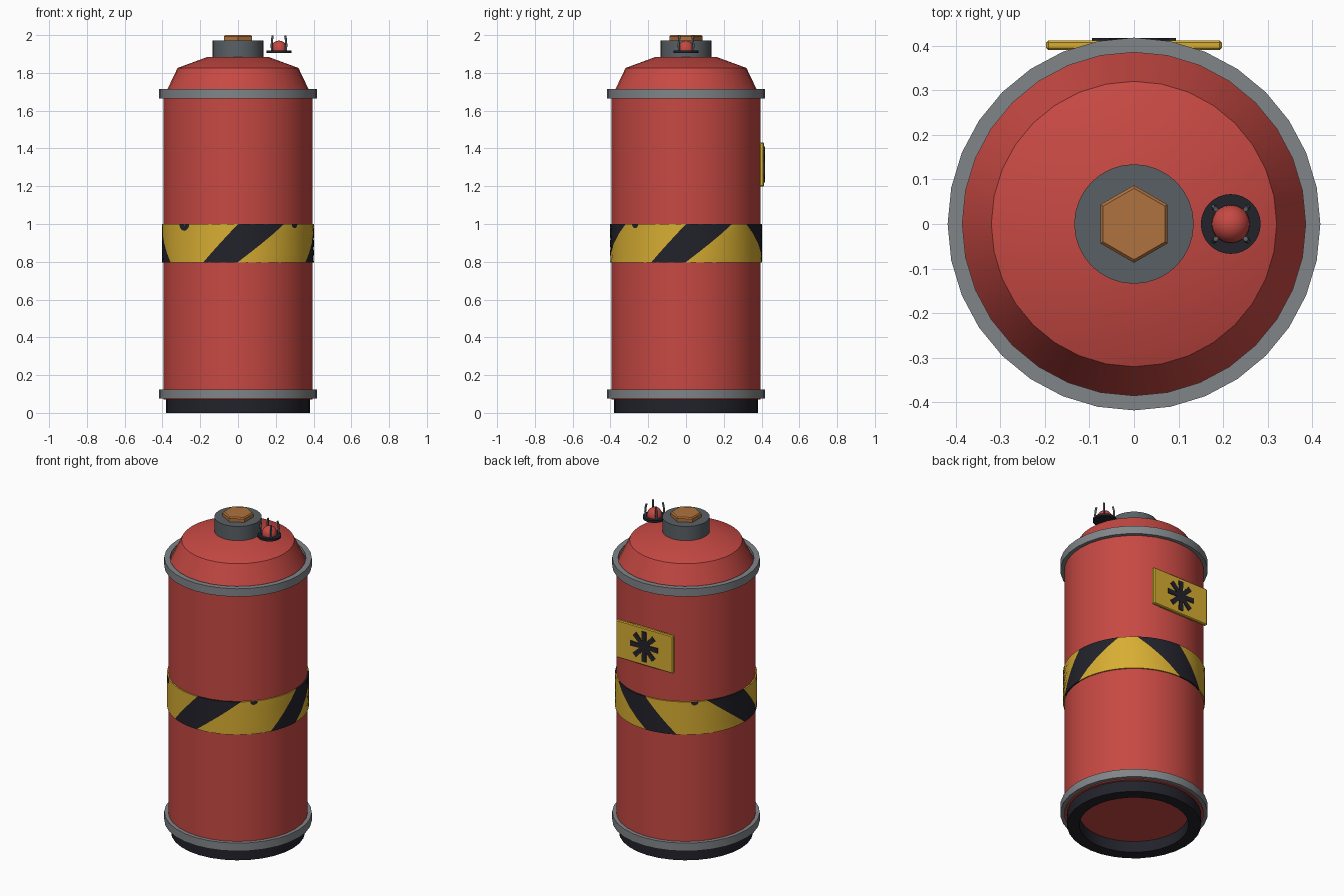
import bpy, bmesh, math
from mathutils import Vector

if "Cube" in bpy.data.objects:
    bpy.data.objects.remove(bpy.data.objects["Cube"])


def material(name, r, g, b):
    m = bpy.data.materials.new(name)
    m.diffuse_color = (r, g, b, 1)
    m.use_nodes = True
    m.node_tree.nodes["Principled BSDF"].inputs["Base Color"].default_value = m.diffuse_color
    return m


RED = material("red paint", 0.57, 0.066, 0.056)
GREY = material("rim grey", 0.22, 0.235, 0.25)
STEEL = material("dark steel", 0.10, 0.118, 0.13)
YELLOW = material("warning yellow", 0.68, 0.42, 0.032)
BLACK = material("black", 0.016, 0.016, 0.024)
COPPER = material("copper", 0.43, 0.17, 0.05)


def finish(bm, name, mats, smooth=True):
    me = bpy.data.meshes.new(name)
    bm.to_mesh(me)
    bm.free()
    ob = bpy.data.objects.new(name, me)
    bpy.context.collection.objects.link(ob)
    for m in mats:
        me.materials.append(m)
    if smooth:
        bpy.ops.object.select_all(action='DESELECT')
        ob.select_set(True)
        bpy.context.view_layer.objects.active = ob
        bpy.ops.object.shade_smooth_by_angle(angle=math.radians(30))
    return ob


def lathe(name, profile, mat, segs=32, at=(0, 0), turn=0.0, closed=False):
    """Spin (radius, z) points about a vertical axis."""
    bm = bmesh.new()
    rings = []
    for r, z in profile:
        if r == 0:
            rings.append([bm.verts.new((at[0], at[1], z))] * segs)
        else:
            rings.append([bm.verts.new((at[0] + r * math.cos(a), at[1] + r * math.sin(a), z))
                          for a in (turn + 2 * math.pi * i / segs for i in range(segs))])
    pairs = list(zip(rings, rings[1:])) + ([(rings[-1], rings[0])] if closed else [])
    for lo, hi in pairs:
        for i in range(segs):
            j = (i + 1) % segs
            corners = list(dict.fromkeys((lo[i], lo[j], hi[j], hi[i])))
            bm.faces.new(corners)
    bmesh.ops.recalc_face_normals(bm, faces=bm.faces)
    return finish(bm, name, [mat])


# Tank: body and shoulder
lathe("tank_body", [(0, 0.07), (0.395, 0.07), (0.395, 1.69), (0.385, 1.69),
                    (0.32, 1.826), (0.165, 1.883), (0, 1.885)], RED)

# Foot ring, open underneath
lathe("foot_ring", [(0.38, 0), (0.38, 0.08), (0.31, 0.08), (0.31, 0)], BLACK, closed=True)

# Two grey rims
for name, z in (("lower_rim", 0.075), ("upper_rim", 1.665)):
    lathe(name, [(0.385, z), (0.418, z), (0.418, z + 0.05), (0.385, z + 0.05)], GREY, closed=True)

# Cap with hexagonal nut
lathe("cap", [(0, 1.87), (0.134, 1.87), (0.134, 1.972), (0, 1.972)], STEEL)
lathe("hex_nut", [(0, 1.96), (0.087, 1.96), (0.087, 1.993), (0.08, 2.0), (0, 2.0)],
      COPPER, segs=6, turn=math.pi / 2)


# Hazard band: slanted stripes, mirrored on the back and left sides
def on_band(theta, z, r=0.402):
    a = math.radians(theta - 90)
    return (r * math.cos(a), r * math.sin(a), z)


Z0, Z1, ROWS = 0.795, 1.0, 4
# (bottom start, top start, bottom end, top end, colour) over one half turn
SPANS = [(-45, -45, -27.5, 0, 0), (-27.5, 0, -0.7, 37.4, 1), (-0.7, 37.4, 62.5, 90, 0),
         (62.5, 90, 89.3, 127.4, 1), (89.3, 127.4, 135, 135, 0)]
bm = bmesh.new()
for mirror in (False, True):
    for b0, t0, b1, t1, colour in SPANS:
        n = 8
        grid = []
        for k in range(ROWS + 1):
            v = k / ROWS
            lo, hi = b0 + (t0 - b0) * v, b1 + (t1 - b1) * v
            row = []
            for i in range(n + 1):
                th = lo + (hi - lo) * i / n
                row.append(bm.verts.new(on_band(270 - th if mirror else th, Z0 + (Z1 - Z0) * v)))
            grid.append(row)
        for k in range(ROWS):
            for i in range(n):
                q = [grid[k][i], grid[k][i + 1], grid[k + 1][i + 1], grid[k + 1][i]]
                f = bm.faces.new(q[::-1] if mirror else q)
                f.material_index = colour
bmesh.ops.remove_doubles(bm, verts=bm.verts, dist=1e-4)
for z in (Z0, Z1):  # close the band against the tank
    rim = [e for e in bm.edges if e.is_boundary and all(abs(v.co.z - z) < 1e-4 for v in e.verts)]
    made = bmesh.ops.extrude_edge_only(bm, edges=rim)["geom"]
    for v in made:
        if isinstance(v, bmesh.types.BMVert):
            v.co.x *= 0.96
            v.co.y *= 0.96
bmesh.ops.recalc_face_normals(bm, faces=bm.faces)
finish(bm, "hazard_band", [YELLOW, BLACK])

# Small dark half-round marks along the top edge of the band
for k, (theta, w) in enumerate(((-45, 0.036), (48, 0.022), (222, 0.022))):
    bm = bmesh.new()
    pts = [(w * math.cos(math.pi * i / 10), w * math.sin(math.pi * i / 10)) for i in range(11)]
    bm.faces.new([bm.verts.new(on_band(theta + math.degrees(x / 0.4), Z1 - y, 0.4035))
                  for x, y in reversed(pts)])
    finish(bm, f"band_mark_{k + 1}", [BLACK], smooth=False)

# Warning plate on the back
bm = bmesh.new()
bmesh.ops.create_cube(bm, size=1)
for v in bm.verts:
    v.co = Vector((v.co.x * 0.394, 0.401 + v.co.y * 0.022, 1.315 + v.co.z * 0.235))
bmesh.ops.bevel(bm, geom=bm.edges[:], offset=0.005, segments=1, affect='EDGES')
finish(bm, "warning_plate", [YELLOW], smooth=False)

# Eight-armed star on the plate: arms flare slightly outwards
bm = bmesh.new()
outline = []
for i in range(8):
    a = i * math.pi / 4
    for r, s in ((0.036, -0.0135), (0.094, -0.016), (0.094, 0.016), (0.036, 0.0135)):
        outline.append((r * math.cos(a) - s * math.sin(a), r * math.sin(a) + s * math.cos(a)))
face = bm.faces.new([bm.verts.new((x, 0.411, 1.315 + z)) for x, z in outline])
ext = bmesh.ops.extrude_face_region(bm, geom=[face])["geom"]
for v in ext:
    if isinstance(v, bmesh.types.BMVert):
        v.co.y += 0.006
bmesh.ops.recalc_face_normals(bm, faces=bm.faces)
finish(bm, "plate_star", [BLACK], smooth=False)

# Warning lamp: base, red bulb and four guard prongs
LX = 0.217
lathe("lamp_base", [(0, 1.905), (0.067, 1.905), (0.067, 1.919), (0, 1.919)], BLACK, at=(LX, 0))
bulb = [(0.043, 1.915)] + [(0.043 * math.cos(t), 1.928 + 0.043 * math.sin(t))
                           for t in (math.pi / 2 * i / 6 for i in range(6))] + [(0, 1.971)]
lathe("lamp_bulb", bulb, RED, segs=20, at=(LX, 0))
for i in range(4):
    a = math.pi / 4 + i * math.pi / 2
    cu = bpy.data.curves.new(f"lamp_prong_{i + 1}", 'CURVE')
    cu.dimensions = '3D'
    cu.bevel_depth = 0.006
    cu.bevel_resolution = 1
    cu.use_fill_caps = True
    sp = cu.splines.new('POLY')
    path = [(0.053, 1.915), (0.054, 1.95), (0.052, 1.975), (0.047, 1.997)]
    sp.points.add(len(path) - 1)
    for p, (r, z) in zip(sp.points, path):
        p.co = (LX + r * math.cos(a), r * math.sin(a), z, 1)
    cu.materials.append(STEEL)
    bpy.context.collection.objects.link(bpy.data.objects.new(cu.name, cu))
